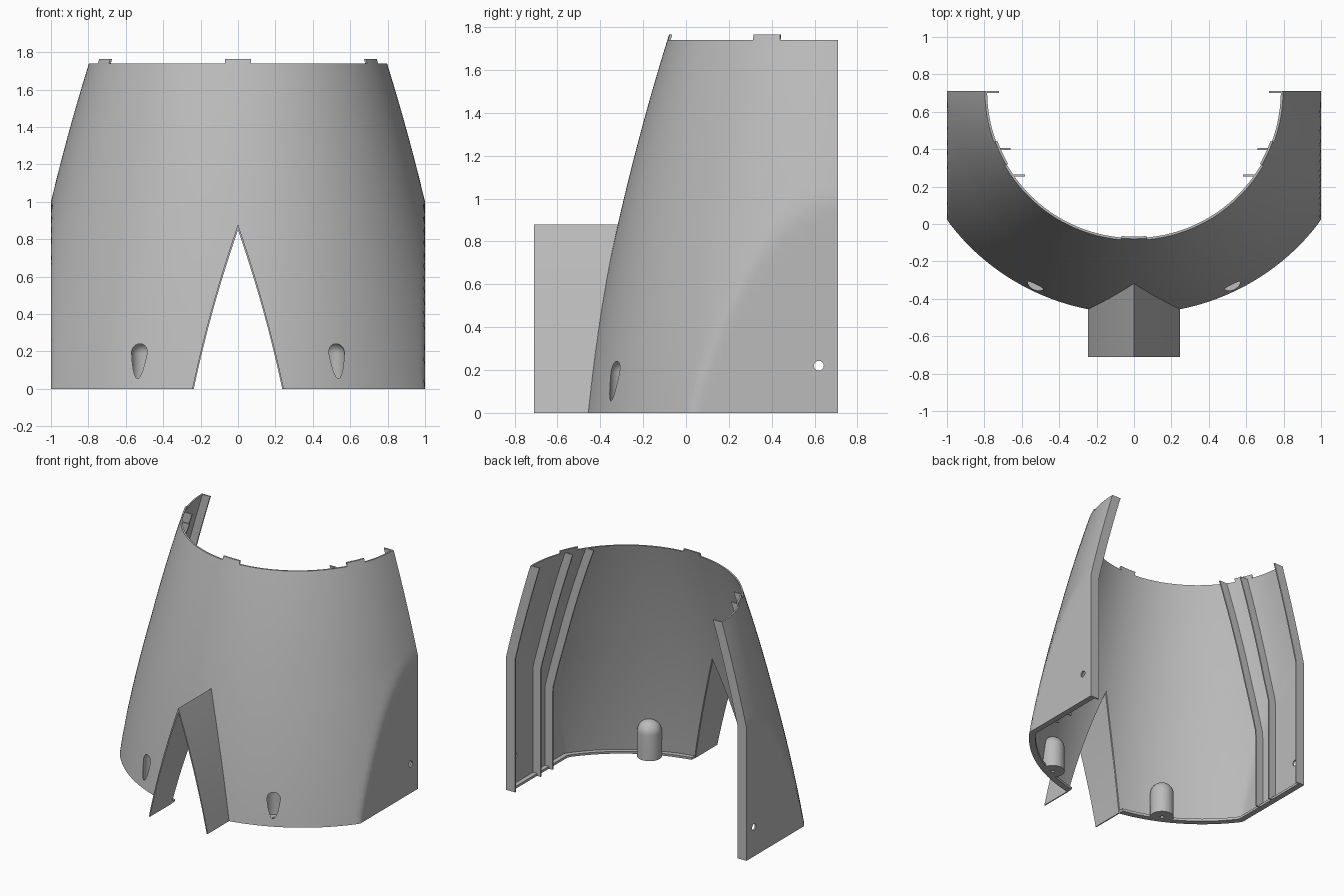
import bpy, bmesh
from math import sin, cos, pi, sqrt, radians

cube = bpy.data.objects.get("Cube")
if cube:
    bpy.data.objects.remove(cube, do_unlink=True)

BACK, TOP, WALL = 0.71, 1.74, 0.012

grey = bpy.data.materials.new("plain grey")
grey.use_nodes = True
grey.diffuse_color = (0.5, 0.5, 0.5, 1)
grey.node_tree.nodes["Principled BSDF"].inputs["Base Color"].default_value = (0.5, 0.5, 0.5, 1)


def loft(name, loops):
    """Closed solid skinned through equal-length loops of points."""
    bm = bmesh.new()
    rows = [[bm.verts.new(p) for p in loop] for loop in loops]
    n = len(rows[0])
    for a, b in zip(rows, rows[1:]):
        for i in range(n):
            j = (i + 1) % n
            bm.faces.new((a[i], a[j], b[j], b[i]))
    bm.faces.new(rows[0])
    bm.faces.new(rows[-1])
    bmesh.ops.recalc_face_normals(bm, faces=bm.faces)
    mesh = bpy.data.meshes.new(name)
    bm.to_mesh(mesh)
    bm.free()
    mesh.materials.append(grey)
    obj = bpy.data.objects.new(name, mesh)
    bpy.context.collection.objects.link(obj)
    return obj


def radius(z):
    return 1.19 - 0.1415 * z - 0.0485 * z * z


def stretch(z):
    return 1 + 0.03 * max(0, 1 - z)


def skin(angle, z, inset=0.0):
    """Point on the tapered half-round wall, flattened at the sides."""
    r, lim = radius(z) - inset, 1 - inset
    x = r * stretch(z) * cos(angle)
    return (max(-lim, min(lim, x)), BACK - r * sin(angle), z)


def side_x(y, z):
    return min(1, stretch(z) * sqrt(radius(z) ** 2 - (BACK - y) ** 2))


def front_y(x, z):
    return BACK - sqrt(radius(z) ** 2 - (x / stretch(z)) ** 2)


def wall(name, heights, outer, inner, start=0.0, end=pi, steps=128):
    loops = []
    for i in range(steps + 1):
        a = start + (end - start) * i / steps
        loops.append([skin(a, z, outer) for z in heights]
                     + [skin(a, z, inner) for z in reversed(heights)])
    return loft(name, loops)


def capsule(name, x, y, r, z0, zc):
    """Upright post with a domed top."""
    rings = [(r, z0)] + [(r * cos(radians(t)), zc + r * sin(radians(t))) for t in range(0, 90, 11)]
    return loft(name, [[(x + q * cos(k * pi / 16), y + q * sin(k * pi / 16), z)
                        for k in range(32)] for q, z in rings])


def boolean(obj, tool, operation="DIFFERENCE"):
    mod = obj.modifiers.new("cut", "BOOLEAN")
    mod.operation, mod.object, mod.solver = operation, tool, "EXACT"
    bpy.context.view_layer.objects.active = obj
    bpy.ops.object.modifier_apply(modifier=mod.name)


levels = [i / 16 for i in range(17)] + [1 + (TOP - 1) * i / 12 for i in range(1, 13)]

# Main wall and bottom lip
shell = wall("shell", levels, 0, WALL)
lip = wall("bottom_lip", [0, 0.018], 0.003, 0.045)
parts = [shell, lip]

# Locating tabs on the top edge
for name, a, b in (("front_tab", 85, 95), ("left_tab", 20, 30), ("right_tab", 150, 160)):
    parts.append(wall(name, [TOP, 1.765], 0, WALL, radians(a), radians(b), 8))

# Inner ribs and rear flanges
for side, s in (("left", 1), ("right", -1)):
    for name, y in (("rear_flange", 0.705), ("rear_rib", 0.4), ("front_rib", 0.26)):
        loops = []
        for z in levels:
            x = side_x(y, z)
            loops.append([(s * (x - d), y + t, z) for d, t in
                          ((0.005, -0.005), (0.075, -0.005), (0.075, 0.005), (0.005, 0.005))])
        parts.append(loft(side + "_" + name, loops))

# Pointed front notch and its projecting hood
half = []
for i in range(11):
    t = i / 10
    half.append((0.245 * (1 - t) + 0.06 * t * (1 - t), 0.88 * t))
arch = [(-x, z) for x, z in half] + half[-2::-1]
loops = []
for x, z in arch:
    u, w = x * 0.965, z * 0.965
    loops.append([(x, -BACK, z), (x, front_y(x, z) + 0.006, z),
                  (u, front_y(u, w) + 0.006, w), (u, -BACK, w)])
parts.append(loft("notch_hood", loops))

outline = [(-0.24, -0.1)] + [(x * 0.98, z * 0.98) for x, z in arch] + [(0.24, -0.1)]
notch = loft("notch_cutter", [[(x, y, z) for x, z in outline] for y in (-1, 0.2)])
cutters = [notch]
boolean(shell, notch)
boolean(lip, notch)

# Side pin holes
pin = loft("pin_cutter", [[(x, 0.62 + 0.023 * cos(k * pi / 12), 0.22 + 0.023 * sin(k * pi / 12))
                           for k in range(24)] for x in (-1.2, 1.2)])
cutters.append(pin)
boolean(shell, pin)

# Domed screw posts, hollow and open through the front wall
core = wall("core_helper", levels, 0.004, 0.3)
cutters.append(core)
for side, s in (("left", 1), ("right", -1)):
    x, y = s * 0.512, -0.298
    post = capsule(side + "_screw_post", x, y, 0.085, -0.05, 0.19)
    pocket = capsule("pocket_cutter", x, y, 0.058, 0.035, 0.19)
    bore = capsule("bore_cutter", x, y, 0.014, -0.1, 0.08)
    boolean(post, core, "INTERSECT")
    for obj in (shell, lip, post):
        boolean(obj, pocket)
        boolean(obj, bore)
    parts.append(post)
    cutters += [pocket, bore]

for obj in cutters:
    bpy.data.objects.remove(obj, do_unlink=True)

# Smooth curved faces, crisp edges
bpy.ops.object.select_all(action="DESELECT")
for obj in parts:
    obj.select_set(True)
bpy.context.view_layer.objects.active = shell
bpy.ops.object.shade_smooth_by_angle(angle=radians(30))
